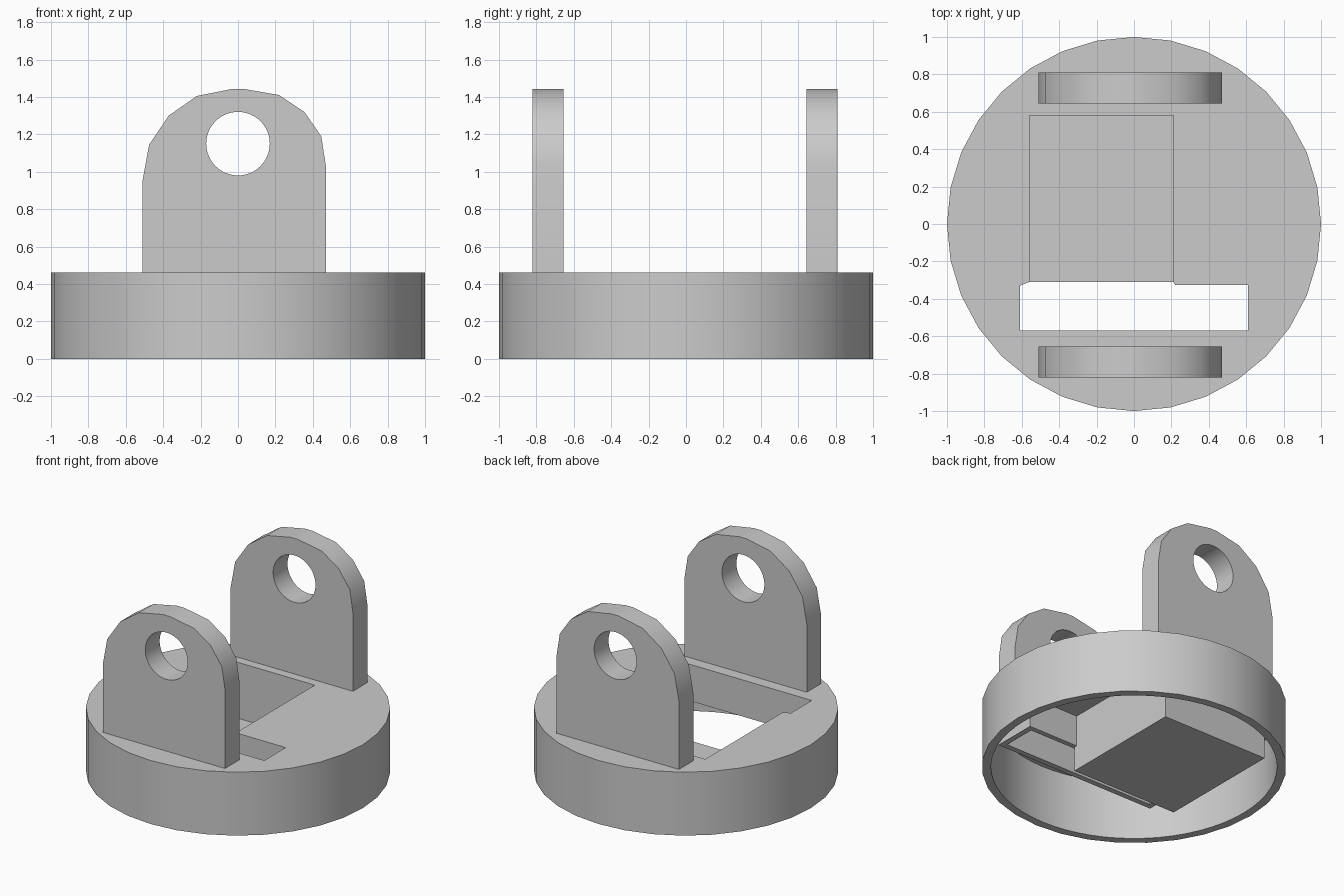
import bpy
import bmesh
import math

cube = bpy.data.objects.get("Cube")
if cube:
    bpy.data.objects.remove(cube, do_unlink=True)

grey = bpy.data.materials.new("plain grey")
grey.use_nodes = True
COLOUR = (0.6, 0.6, 0.6, 1)
grey.diffuse_color = COLOUR
grey.node_tree.nodes["Principled BSDF"].inputs["Base Color"].default_value = COLOUR


def prism(name, outline, low, high, along="z"):
    """Extrude a closed outline along z, or along y for an x-z outline."""
    bm = bmesh.new()
    place = (lambda a, b: (a, b, low)) if along == "z" else (lambda a, b: (a, low, b))
    face = bm.faces.new([bm.verts.new(place(a, b)) for a, b in outline])
    ext = bmesh.ops.extrude_face_region(bm, geom=[face])
    moved = [g for g in ext["geom"] if isinstance(g, bmesh.types.BMVert)]
    d = high - low
    bmesh.ops.translate(bm, verts=moved, vec=(0, 0, d) if along == "z" else (0, d, 0))
    bmesh.ops.recalc_face_normals(bm, faces=bm.faces)
    mesh = bpy.data.meshes.new(name)
    bm.to_mesh(mesh)
    bm.free()
    obj = bpy.data.objects.new(name, mesh)
    bpy.context.collection.objects.link(obj)
    mesh.materials.append(grey)
    return obj


def rect(x0, x1, y0, y1):
    return [(x0, y0), (x1, y0), (x1, y1), (x0, y1)]


def circle(radius, sides, cx=0, cy=0):
    step = math.tau / sides
    return [(cx + radius * math.cos(i * step), cy + radius * math.sin(i * step))
            for i in range(sides)]


def combine(target, tool, operation):
    """Apply a boolean and throw the tool away."""
    tool.hide_render = True
    mod = target.modifiers.new("combine", "BOOLEAN")
    mod.operation, mod.object, mod.solver = operation, tool, "EXACT"
    bpy.context.view_layer.objects.active = target
    bpy.ops.object.modifier_apply(modifier=mod.name)
    bpy.data.objects.remove(tool, do_unlink=True)


def smooth(obj):
    bpy.ops.object.select_all(action="DESELECT")
    obj.select_set(True)
    bpy.context.view_layer.objects.active = obj
    bpy.ops.object.shade_smooth_by_angle(angle=math.radians(30))


TOP, WALL = 0.46, 0.04

# Round cap, open underneath
base = prism("base_cap", circle(1, 32), 0, TOP)
combine(base, prism("cavity", circle(0.94, 64), -0.1, TOP - WALL), "DIFFERENCE")

# Hanging slot sleeve and deep pocket box under the top plate
combine(base, prism("slot_sleeve", rect(-0.65, 0.65, -0.61, -0.288), 0.195, TOP - 0.01), "UNION")
combine(base, prism("pocket_box", rect(-0.6, 0.25, -0.31, 0.62), 0.015, TOP - 0.015), "UNION")

# Open slot right through, joined to the pocket that keeps a floor
slot = [(-0.61, -0.57), (0.61, -0.57), (0.61, -0.325), (0.22, -0.325),
        (0.21, -0.31), (-0.56, -0.31), (-0.61, -0.33)]
combine(base, prism("slot_cut", slot, -0.1, TOP + 0.1), "DIFFERENCE")
combine(base, prism("pocket_cut", rect(-0.56, 0.21, -0.35, 0.58), 0.055, TOP + 0.1), "DIFFERENCE")
smooth(base)

# Two upright lugs with a pin hole
arch = [(-0.51, TOP - 0.01), (0.47, TOP - 0.01), (0.47, 1.03), (0.445, 1.19),
        (0.355, 1.32), (0.22, 1.41), (0.03, 1.443), (-0.03, 1.443),
        (-0.22, 1.405), (-0.37, 1.30), (-0.475, 1.145), (-0.51, 0.955)]
for name, y0, y1 in (("front_lug", -0.82, -0.655), ("back_lug", 0.645, 0.81)):
    lug = prism(name, arch, y0, y1, "y")
    hole = prism("pin_hole", circle(0.17, 48, 0, 1.15), y0 - 0.1, y1 + 0.1, "y")
    combine(lug, hole, "DIFFERENCE")
    smooth(lug)
